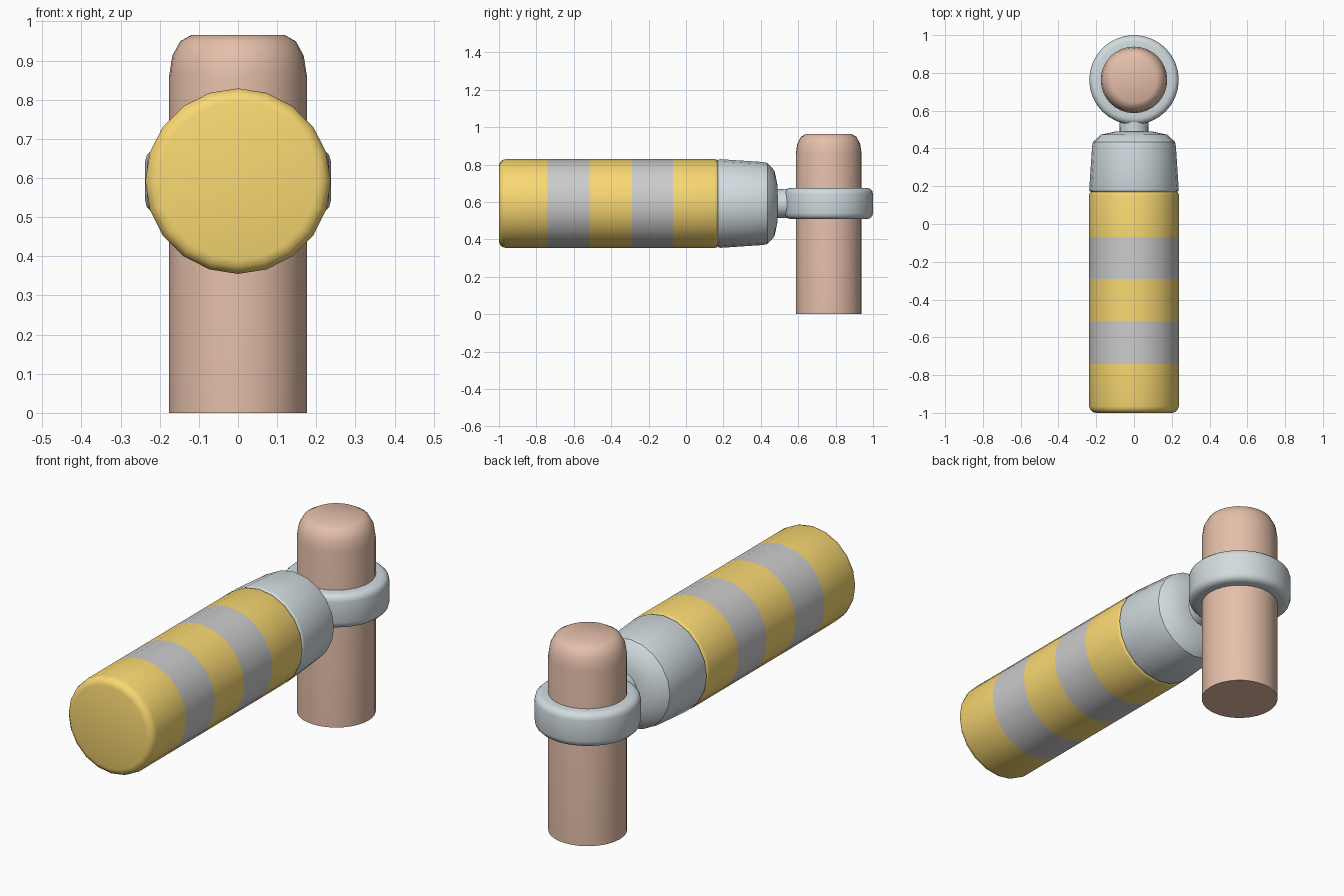
import bpy, bmesh, math

if "Cube" in bpy.data.objects:
    bpy.data.objects.remove(bpy.data.objects["Cube"])

AXIS_Z = 0.592   # height of the horizontal tube
POST_Y = 0.763   # position of the upright post


def material(name, rgb):
    m = bpy.data.materials.new(name)
    m.diffuse_color = (*rgb, 1)
    m.use_nodes = True
    m.node_tree.nodes["Principled BSDF"].inputs["Base Color"].default_value = m.diffuse_color
    return m


YELLOW = material("yellow", (0.95, 0.69, 0.17))
GREY = material("grey", (0.8, 0.8, 0.8))
STEEL = material("steel", (0.64, 0.71, 0.74))
COPPER = material("copper", (0.78, 0.52, 0.40))


def lathe(name, profile, place, sides, mats, closed=False, bands=None):
    """Spin (radius, distance) points; bands gives a material slot per profile span."""
    bm = bmesh.new()
    loops = []
    for r, t in profile:
        angles = [2 * math.pi * i / sides for i in range(sides)]
        loops.append([bm.verts.new(place(r * math.cos(a), r * math.sin(a), t)) for a in angles])
    spans = len(loops) if closed else len(loops) - 1
    for s in range(spans):
        a, b = loops[s], loops[(s + 1) % len(loops)]
        for i in range(sides):
            j = (i + 1) % sides
            f = bm.faces.new((a[i], a[j], b[j], b[i]))
            f.material_index = bands[s] if bands else 0
    if not closed:
        bm.faces.new(loops[0])
        bm.faces.new(loops[-1])
    bmesh.ops.recalc_face_normals(bm, faces=bm.faces[:])
    mesh = bpy.data.meshes.new(name)
    bm.to_mesh(mesh)
    bm.free()
    for m in mats:
        mesh.materials.append(m)
    ob = bpy.data.objects.new(name, mesh)
    bpy.context.collection.objects.link(ob)
    bpy.ops.object.select_all(action='DESELECT')
    ob.select_set(True)
    bpy.context.view_layer.objects.active = ob
    bpy.ops.object.shade_smooth_by_angle(angle=math.radians(35))
    return ob


def along_y(u, v, t):
    return (u, t, AXIS_Z + v)


def upright(u, v, t):
    return (u, POST_Y + v, t)


def rounded(r, t, b, ro, to, steps=3):
    """Quarter-round corner from (ro, to) direction signs, centred b in from the corner."""
    return [(r - b + b * math.cos(k * math.pi / 2 / steps) * ro,
             t - to * b + to * b * math.sin(k * math.pi / 2 / steps)) for k in range(steps + 1)]


# Striped tube
R = 0.237
start = rounded(R, -1.0, 0.035, 1, -1)[::-1]
end = rounded(R, 0.175, 0.02, 1, 1)
stripes = [(R, y) for y in (-0.74, -0.515, -0.29, -0.07)]
bands = [0] * len(start) + [1, 0, 1] + [0] * len(end)
lathe("striped_tube", start + stripes + end, along_y, 20, [YELLOW, GREY], bands=bands)

# Tapered end cap
cap = rounded(R, 0.168, 0.015, 1, -1)[::-1]
cap += [(0.222, 0.41), (0.217, 0.435), (0.176, 0.473), (0.10, 0.489)]
lathe("end_cap", cap, along_y, 20, [STEEL])

# Neck joining cap and ring
lathe("neck", [(0.078, 0.47), (0.076, 0.53), (0.08, 0.56), (0.08, 0.58)], along_y, 20, [STEEL])

# Ring clamped around the post
lo, hi = 0.509, 0.675
ring = [(0.172, lo)] + rounded(0.237, lo, 0.032, 1, -1)[::-1]
ring += rounded(0.237, hi, 0.032, 1, 1) + [(0.172, hi)]
lathe("ring", ring, upright, 32, [STEEL], closed=True)

# Upright post with rounded top
post = [(0.176, 0.0), (0.176, 0.86), (0.168, 0.912), (0.148, 0.949), (0.12, 0.965)]
lathe("post", post, upright, 32, [COPPER])
